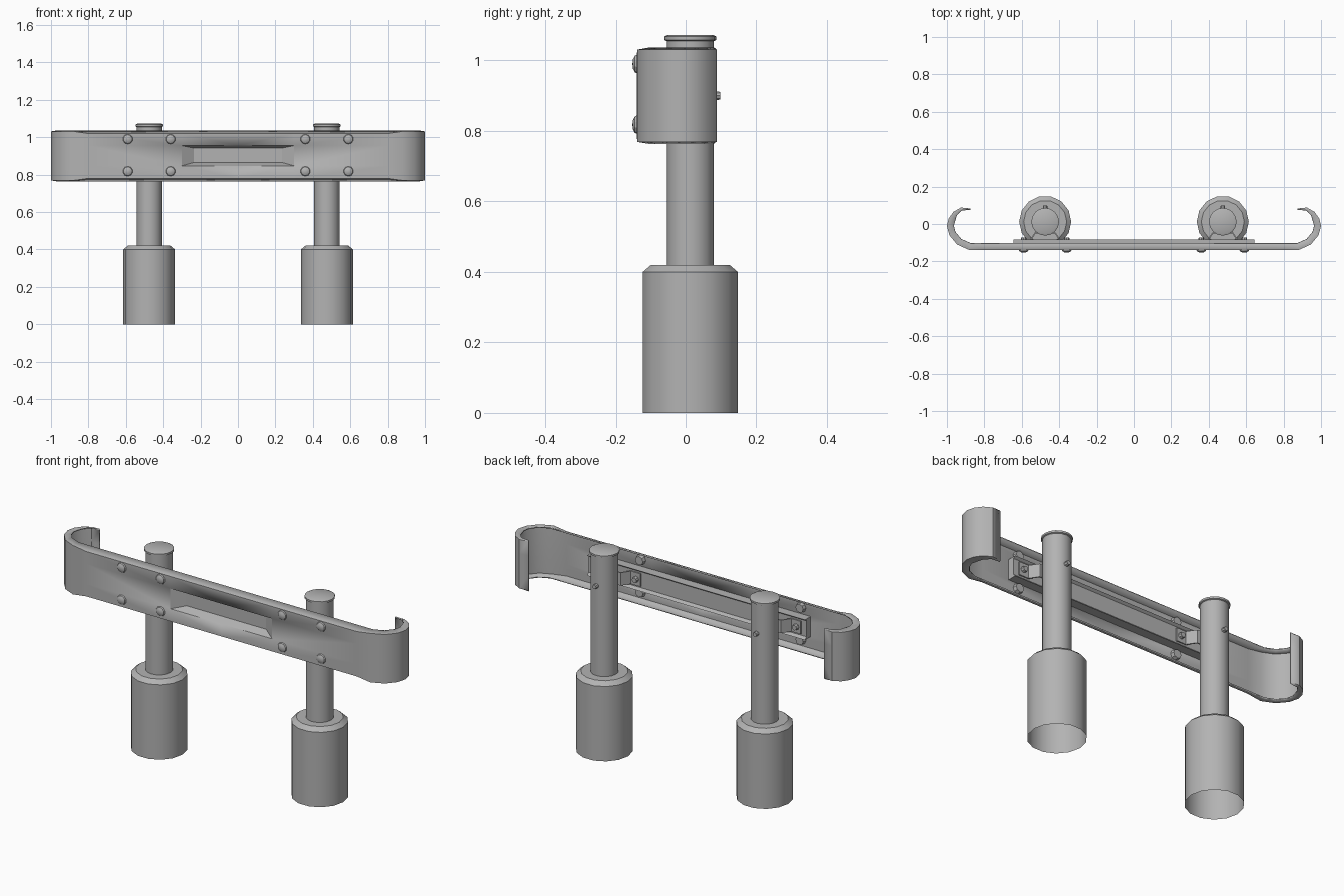
import bpy, bmesh, math
from mathutils import Vector, Matrix

cube = bpy.data.objects.get("Cube")
if cube:
    bpy.data.objects.remove(cube, do_unlink=True)

steel = bpy.data.materials.new("grey steel")
steel.use_nodes = True
COLOUR = (0.45, 0.45, 0.45, 1)
steel.diffuse_color = COLOUR
steel.node_tree.nodes["Principled BSDF"].inputs["Base Color"].default_value = COLOUR

POST_X, POST_Y = 0.475, 0.012
LOW, HIGH = 0.763, 1.037          # bumper height range
SLOT_X, SLOT_LOW, SLOT_HIGH = 0.30, 0.847, 0.955


def finish(name, bm, smooth=True):
    mesh = bpy.data.meshes.new(name)
    bm.to_mesh(mesh)
    bm.free()
    obj = bpy.data.objects.new(name, mesh)
    bpy.context.collection.objects.link(obj)
    mesh.materials.append(steel)
    if smooth:
        bpy.ops.object.select_all(action='DESELECT')
        obj.select_set(True)
        bpy.context.view_layer.objects.active = obj
        bpy.ops.object.shade_smooth_by_angle(angle=math.radians(30))
    return obj


def skin(bm, rings, closed=False, skip=None):
    """Join rows of points with quads."""
    rows = [[bm.verts.new(p) for p in ring] for ring in rings]
    count = len(rows[0])
    for i in range(len(rows) - 1):
        for j in range(count if closed else count - 1):
            k = (j + 1) % count
            if not (skip and skip(i, j)):
                bm.faces.new((rows[i][j], rows[i + 1][j], rows[i + 1][k], rows[i][k]))
    return rows


def lathe(name, profile, sides, x, cap=False):
    bm = bmesh.new()
    rings = [[(x + r * math.cos(math.tau * k / sides),
               POST_Y + r * math.sin(math.tau * k / sides), z)
              for k in range(sides)] for r, z in profile]
    rows = skin(bm, rings, closed=True)
    if cap:
        bm.faces.new(rows[-1])
    bmesh.ops.recalc_face_normals(bm, faces=bm.faces)
    return finish(name, bm)


def round_part(name, centre, radius, depth, sides=8, dome=False):
    """Bolt head or nut with its axis along y."""
    bm = bmesh.new()
    if dome:
        bmesh.ops.create_uvsphere(bm, u_segments=10, v_segments=6, radius=1)
        scale = (radius, radius, depth)
    else:
        bmesh.ops.create_cone(bm, cap_ends=True, segments=sides,
                              radius1=1, radius2=0.85, depth=1)
        scale = (radius, radius, depth)
    bmesh.ops.scale(bm, vec=scale, verts=bm.verts)
    bmesh.ops.rotate(bm, matrix=Matrix.Rotation(-math.pi / 2, 3, 'X'), verts=bm.verts)
    bmesh.ops.translate(bm, vec=centre, verts=bm.verts)
    return finish(name, bm)


def thicken(obj, amount):
    mod = obj.modifiers.new("Thickness", 'SOLIDIFY')
    mod.thickness = amount
    mod.offset = -1


# Bumper sheet: path in plan, swept with folded top and bottom edges
path = [(0, -0.14), (SLOT_X, -0.14), (0.80, -0.14), (0.88, -0.139), (0.945, -0.11),
        (0.987, -0.06), (1.0, -0.01), (0.99, 0.03), (0.965, 0.065), (0.925, 0.088),
        (0.875, 0.083)]
rings = []
for i, (x, y) in enumerate(path):
    a = Vector(path[max(i - 1, 0)])
    b = Vector(path[min(i + 1, len(path) - 1)])
    t = (b - a).normalized()
    fold = 0.036 if i < 8 else 0.036 - 0.011 * (i - 7)
    drop = 0.017 if i < 3 else 0.006
    bx, by = x - t.y * fold, y + t.x * fold
    if i == 0:
        bx = 0
    rings.append([(bx, by, LOW), (x, y, LOW + drop), (x, y, SLOT_LOW),
                  (x, y, SLOT_HIGH), (x, y, HIGH - drop), (bx, by, HIGH)])
bm = bmesh.new()
skin(bm, rings, skip=lambda i, j: i == 0 and j == 2)
bumper = finish("bumper", bm)
mirror = bumper.modifiers.new("Mirror", 'MIRROR')
mirror.use_axis[0] = True
thicken(bumper, 0.007)

# Pressed slot in the middle of the bumper
bm = bmesh.new()
slot = [[(-w, y, lo), (w, y, lo), (w, y, hi), (-w, y, hi)]
        for w, y, lo, hi in ((SLOT_X, -0.14, SLOT_LOW, SLOT_HIGH),
                             (0.235, -0.098, 0.865, 0.942))]
rows = skin(bm, slot, closed=True)
bm.faces.new(rows[-1])
for f in bm.faces:
    f.normal_update()
    if f.normal.y > 0:
        f.normal_flip()
finish("slot_recess", bm, smooth=False)

# Long stiffening channel behind the bumper, open to the back
bm = bmesh.new()
section = [(-0.084, SLOT_LOW), (-0.097, 0.86), (-0.097, 0.945), (-0.084, SLOT_HIGH)]
outline = [(-0.132, SLOT_LOW)] + section + [(-0.132, SLOT_HIGH)]
rows = skin(bm, [[(x, y, z) for y, z in outline] for x in (-0.645, 0.645)])
for row in rows:
    bm.faces.new(row)
bmesh.ops.recalc_face_normals(bm, faces=bm.faces)
finish("back_channel", bm, smooth=False)

for side, label in ((1, "left"), (-1, "right")):
    px = side * POST_X

    # Hollow footing sleeve, open underneath, and the post with its cap
    lathe(label + "_footing", [(0.139, 0), (0.139, 0.40), (0.115, 0.42), (0.066, 0.42)], 14, px)
    lathe(label + "_post", [(0.068, 0.42), (0.068, 1.055), (0.074, 1.058),
                            (0.074, 1.068), (0.064, 1.073)], 16, px, cap=True)

    # Saddle bracket between channel and post
    bm = bmesh.new()
    shape = [(-0.14, -0.09), (-0.085, -0.09), (-0.055, -0.045),
             (0.055, -0.045), (0.085, -0.09), (0.14, -0.09)]
    skin(bm, [[(px + x, y, z) for x, y in shape] for z in (0.868, 0.937)])
    thicken(finish(label + "_bracket", bm, smooth=False), 0.007)

    # Small bolts on the bracket tabs and the back of the post
    for n, dx in enumerate((-0.115, 0.115)):
        round_part(f"{label}_bracket_bolt_{n}", (px + dx, -0.082, 0.902), 0.016, 0.018)
    round_part(label + "_post_bolt", (px, 0.086, 0.90), 0.013, 0.024)

    # Domed bolts on the front with nuts behind
    for n, (dx, z) in enumerate([(dx, z) for dx in (-0.115, 0.115) for z in (0.818, 0.99)]):
        round_part(f"{label}_front_bolt_{n}", (px + dx, -0.139, z), 0.027, 0.014, dome=True)
        round_part(f"{label}_nut_{n}", (px + dx, -0.125, z), 0.027, 0.02)
